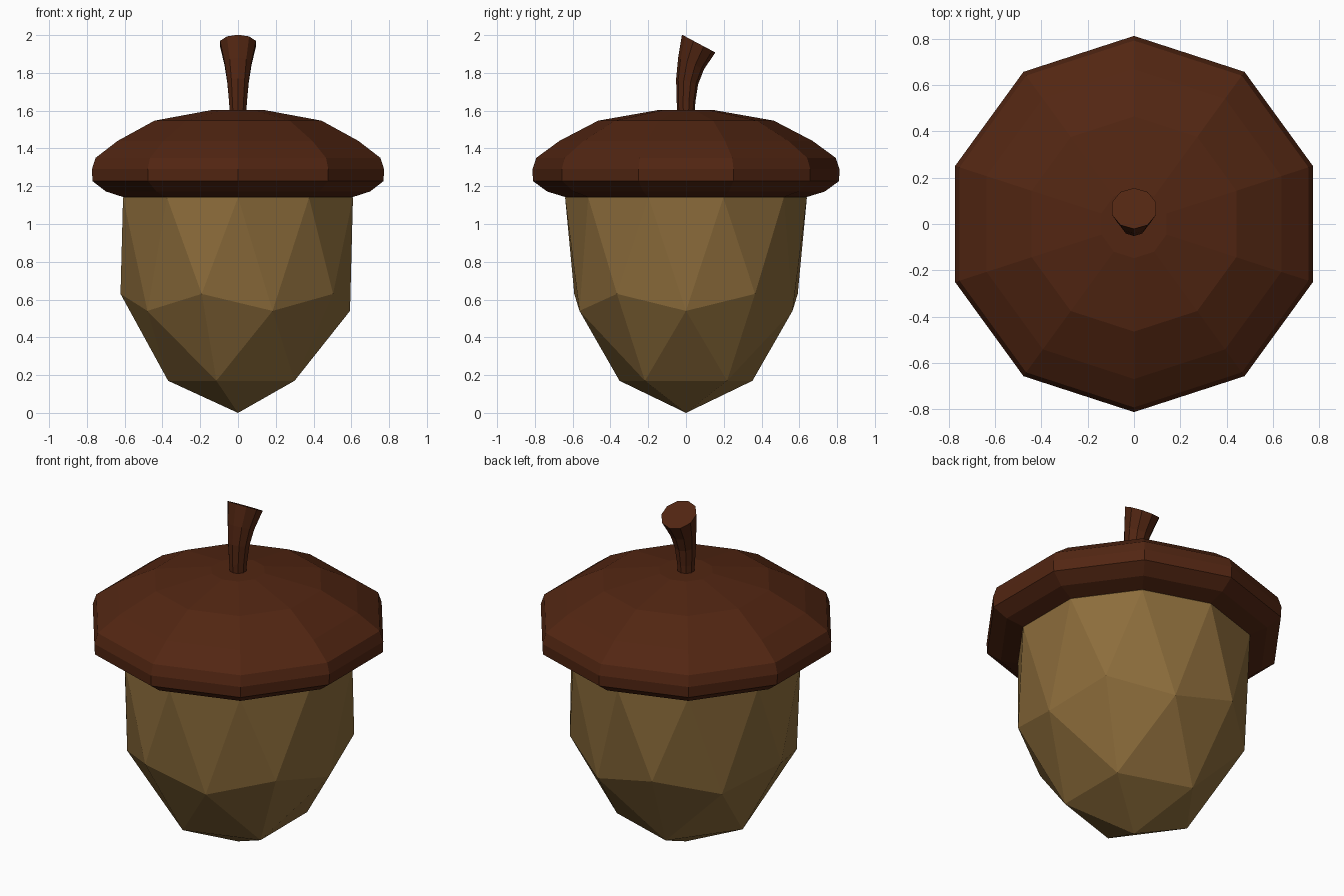
import bpy, bmesh, math
from mathutils import Vector

if "Cube" in bpy.data.objects:
    bpy.data.objects.remove(bpy.data.objects["Cube"])


def material(name, rgb):
    m = bpy.data.materials.new(name)
    m.diffuse_color = (*rgb, 1)
    m.use_nodes = True
    m.node_tree.nodes["Principled BSDF"].inputs["Base Color"].default_value = m.diffuse_color
    return m


def make_object(name, bm, mat):
    bmesh.ops.recalc_face_normals(bm, faces=bm.faces)
    me = bpy.data.meshes.new(name)
    bm.to_mesh(me)
    bm.free()
    me.materials.append(mat)
    ob = bpy.data.objects.new(name, me)
    bpy.context.collection.objects.link(ob)
    return ob


def ring(bm, n, r, z, start=0.0, y=0.0, tilt=0.0):
    # Ring of n vertices, optionally tilted towards +y
    out = []
    for i in range(n):
        a = math.radians(start) + i * math.tau / n
        px, py = r * math.cos(a), r * math.sin(a)
        out.append(bm.verts.new((px, y + py * math.cos(tilt), z - py * math.sin(tilt))))
    return out


def bridge(bm, a, b):
    n = len(a)
    for i in range(n):
        j = (i + 1) % n
        bm.faces.new((a[i], a[j], b[j], b[i]))


nut_mat = material("nut tan", (0.265, 0.152, 0.044))
cap_mat = material("cap brown", (0.084, 0.019, 0.006))

# Nut: faceted like the lower half of an icosphere
bm = bmesh.new()
tip = bm.verts.new((0, 0, 0))
low = ring(bm, 5, 0.37, 0.17, 36)
mid = ring(bm, 5, 0.593, 0.54, 0)
high = ring(bm, 5, 0.622, 0.63, 36)
rim = ring(bm, 10, 0.64, 1.14, 18)
inner = ring(bm, 10, 0.58, 1.2, 18)
zigzag = [v for pair in zip(mid, high) for v in pair]   # at 0, 36, 72 ... degrees
for i in range(5):
    j = (i + 1) % 5
    bm.faces.new((tip, low[j], low[i]))
    bm.faces.new((low[i], low[j], mid[j]))
    bm.faces.new((low[i], high[i], mid[i]))
    bm.faces.new((low[i], mid[j], high[i]))
for i in range(10):
    j = (i + 1) % 10
    bm.faces.new((zigzag[i], zigzag[j], rim[i]))
    bm.faces.new((zigzag[j], rim[j], rim[i]))
bridge(bm, rim, inner)
bm.faces.new(inner)
make_object("nut", bm, nut_mat)

# Cap: ten-sided turned profile (radius, height)
bm = bmesh.new()
profile = [(0.63, 1.14), (0.735, 1.172), (0.81, 1.227), (0.813, 1.29),
           (0.793, 1.35), (0.67, 1.44), (0.465, 1.547), (0.148, 1.603)]
rings = [ring(bm, 10, r, z, 18) for r, z in profile]
for a, b in zip(rings, rings[1:]):
    bridge(bm, a, b)
bm.faces.new(rings[0])
bm.faces.new(rings[-1])
make_object("cap", bm, cap_mat)

# Stem: flared and bent towards the back (radius, height, y, tilt)
bm = bmesh.new()
path = [(0.045, 1.58, 0.0, 0), (0.05, 1.65, 0.0, 4), (0.06, 1.755, 0.006, 14),
        (0.075, 1.85, 0.027, 24), (0.1, 1.955, 0.067, 28)]
rings = [ring(bm, 10, r, z, 18, y, math.radians(t)) for r, z, y, t in path]
for a, b in zip(rings, rings[1:]):
    bridge(bm, a, b)
bm.faces.new(rings[0])
bm.faces.new(rings[-1])
make_object("stem", bm, cap_mat)
